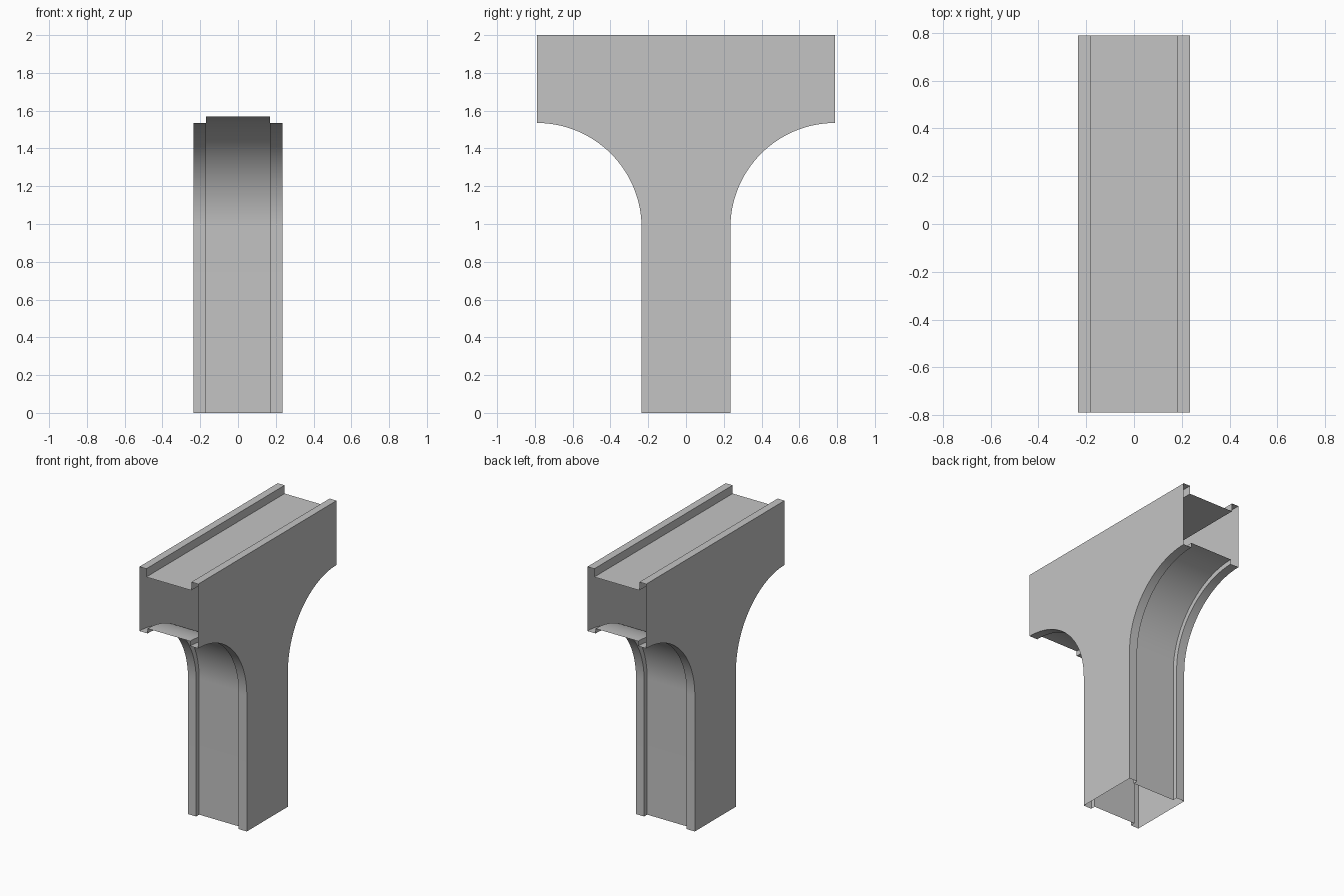
import bpy
import math

cube = bpy.data.objects.get("Cube")
if cube:
    bpy.data.objects.remove(cube, do_unlink=True)

HALF_W, HALF_L, TOP = 0.235, 0.79, 2.0
SPRING = 0.98                  # height where the arch starts
RADIUS = HALF_L - HALF_W       # arch radius
RIM_X, RECESS = 0.17, 0.035    # arch rim inner edge and panel depth
CURB_X, CURB_H = 0.18, 0.06
STEPS = 32

grey = bpy.data.materials.new("concrete_grey")
grey.use_nodes = True
colour = (0.55, 0.55, 0.55, 1)
grey.diffuse_color = colour
bsdf = next(n for n in grey.node_tree.nodes if n.type == "BSDF_PRINCIPLED")
bsdf.inputs["Base Color"].default_value = colour


def add_part(name, verts, faces, turn=False, smooth=False):
    """Mesh object; turn rotates it half way round the vertical axis."""
    if turn:
        verts = [(-x, -y, z) for x, y, z in verts]
    mesh = bpy.data.meshes.new(name)
    mesh.from_pydata(verts, [], faces)
    mesh.materials.append(grey)
    obj = bpy.data.objects.new(name, mesh)
    bpy.context.collection.objects.link(obj)
    if smooth:
        bpy.ops.object.select_all(action="DESELECT")
        obj.select_set(True)
        bpy.context.view_layer.objects.active = obj
        bpy.ops.object.shade_smooth_by_angle(angle=math.radians(30))


def sweep(name, rows, **options):
    """Open surface joining equal rows of points."""
    n = len(rows[0])
    faces = [(i * n + j, i * n + j + 1, (i + 1) * n + j + 1, (i + 1) * n + j)
             for i in range(len(rows) - 1) for j in range(n - 1)]
    add_part(name, [p for row in rows for p in row], faces, **options)


def arch_path(depth=0.0):
    """Outline (distance from centre, height) of column and arch, upward."""
    pts = [(HALF_W - depth, 0)]
    for i in range(STEPS + 1):
        a = math.pi / 2 * i / STEPS
        r = RADIUS + depth
        pts.append((HALF_L - r * math.cos(a), SPRING + r * math.sin(a)))
    return pts


# T-shaped side walls
half = arch_path() + [(HALF_L, TOP)]
outline = half + [(-y, z) for y, z in reversed(half)]
wall = [(HALF_W, y, z) for y, z in outline]
for name, turn in (("left_wall", False), ("right_wall", True)):
    add_part(name, wall, [tuple(range(len(wall)))], turn=turn)

# Deck with a raised curb along each side
deck_z = TOP - CURB_H
profile = [(-HALF_W, TOP), (-CURB_X, TOP), (-CURB_X, deck_z),
           (CURB_X, deck_z), (CURB_X, TOP), (HALF_W, TOP)]
sweep("deck_and_curbs", [[(x, y, z) for x, z in profile] for y in (-HALF_L, HALF_L)])

# Arched faces: rims at the edges and a recessed panel between them
rim, panel = arch_path(), arch_path(RECESS)
rows = []
for (ry, rz), (py, pz) in zip(rim, panel):
    rows.append([(-HALF_W, -ry, rz), (-RIM_X, -ry, rz), (-RIM_X, -py, pz),
                 (RIM_X, -py, pz), (RIM_X, -ry, rz), (HALF_W, -ry, rz)])
for name, turn in (("front_arch", False), ("back_arch", True)):
    sweep(name, rows, turn=turn, smooth=True)
